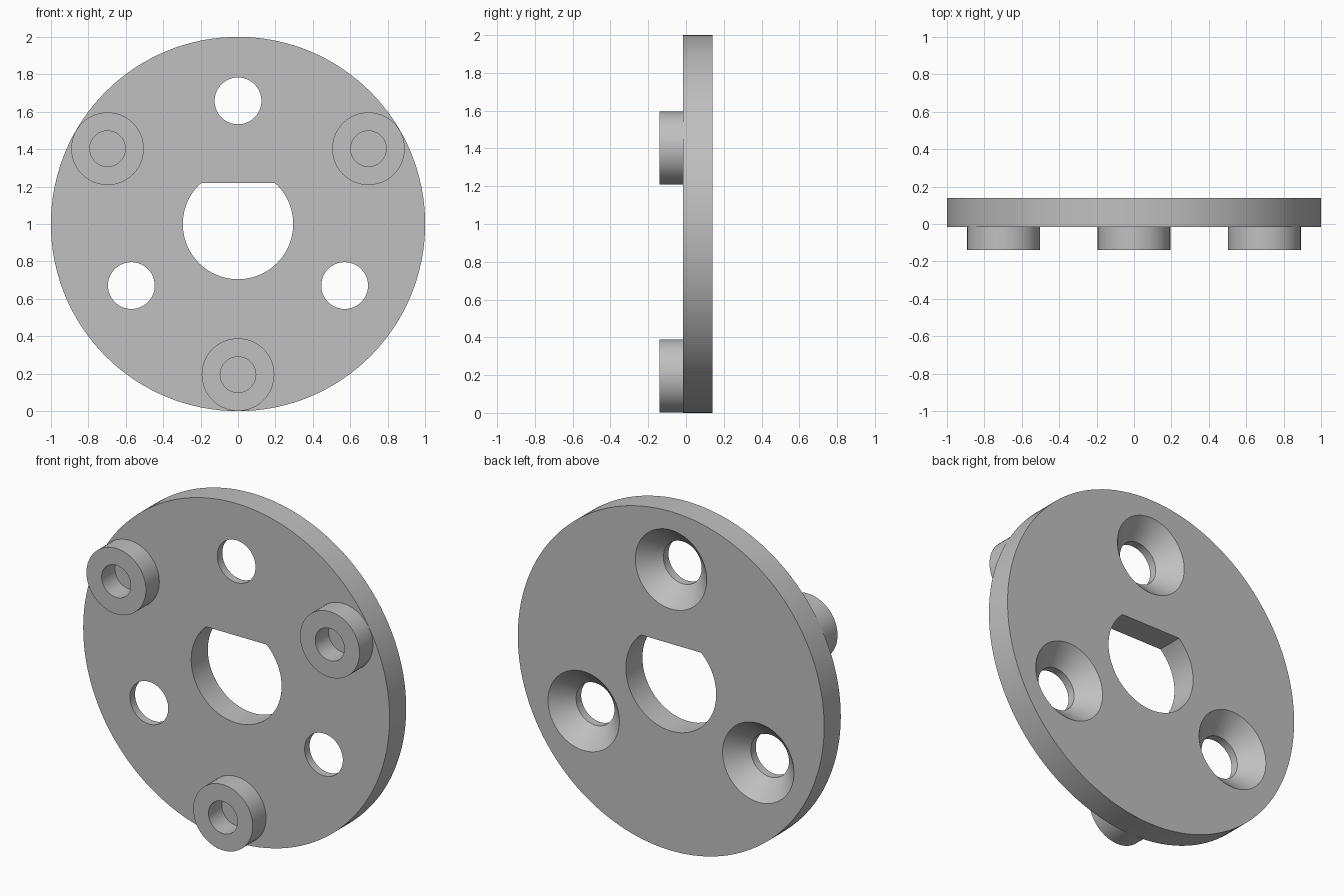
import bpy, bmesh
from math import sin, cos, asin, pi, radians

cube = bpy.data.objects.get("Cube")
if cube:
    bpy.data.objects.remove(cube, do_unlink=True)

grey = bpy.data.materials.new("plain grey")
grey.use_nodes = True
COLOUR = (0.53, 0.53, 0.53, 1)
grey.diffuse_color = COLOUR
grey.node_tree.nodes["Principled BSDF"].inputs["Base Color"].default_value = COLOUR

FRONT, BACK, BOSS_FRONT = -0.015, 0.14, -0.14
MID = 1.0  # height of the disc centre


def full_circle(n):
    return [2 * pi * i / n for i in range(n)]


def turned(name, profile, angles, x=0, z=MID, ring=False):
    """Solid turned about the y axis from (radius, y) points."""
    bm = bmesh.new()
    loops = [[bm.verts.new((x + r * cos(a), y, z + r * sin(a))) for a in angles]
             for r, y in profile]
    pairs = list(zip(loops, loops[1:]))
    if ring:
        pairs.append((loops[-1], loops[0]))
    else:
        bm.faces.new(loops[0])
        bm.faces.new(loops[-1])
    n = len(angles)
    for p, q in pairs:
        for i in range(n):
            j = (i + 1) % n
            bm.faces.new((p[i], p[j], q[j], q[i]))
    bmesh.ops.recalc_face_normals(bm, faces=bm.faces)
    mesh = bpy.data.meshes.new(name)
    bm.to_mesh(mesh)
    bm.free()
    mesh.materials.append(grey)
    obj = bpy.data.objects.new(name, mesh)
    bpy.context.collection.objects.link(obj)
    return obj


def activate(obj):
    bpy.ops.object.select_all(action='DESELECT')
    obj.select_set(True)
    bpy.context.view_layer.objects.active = obj


def cut(obj, cutter):
    activate(obj)
    mod = obj.modifiers.new("cut", 'BOOLEAN')
    mod.operation, mod.solver, mod.object = 'DIFFERENCE', 'EXACT', cutter
    bpy.ops.object.modifier_apply(modifier=mod.name)
    bpy.data.objects.remove(cutter, do_unlink=True)


# Main disc
disc = turned("disc", [(1, FRONT), (1, BACK)], full_circle(128))

# Central bore with a flat on top
bore, flat = 0.295, 0.22
start = pi - asin(flat / bore)
sweep = 2 * pi - 2 * (start - pi / 2)
sweep = (2 * pi + asin(flat / bore)) - start
arc = [start + sweep * i / 64 for i in range(65)]
cut(disc, turned("bore_cutter", [(bore, FRONT - 0.1), (bore, BACK + 0.1)], arc))

# Three screw holes, countersunk from the back
hole, sink = 0.125, 0.233
screw = [(hole, FRONT - 0.1), (hole, BACK - (sink - hole)), (sink + 0.1, BACK + 0.1)]
for deg in (90, 210, 330):
    a = radians(deg)
    cut(disc, turned("screw_cutter", screw, full_circle(64),
                     0.658 * cos(a), MID + 0.658 * sin(a)))

# Three hollow bosses on the front
outer, inner, seat = 0.194, 0.095, FRONT + 0.004
tube = [(outer, seat), (outer, BOSS_FRONT), (inner, BOSS_FRONT), (inner, seat)]
bosses = []
for deg, side in ((30, "left"), (150, "right"), (270, "bottom")):
    a = radians(deg)
    bosses.append(turned(side + "_boss", tube, full_circle(64),
                         0.805 * cos(a), MID + 0.805 * sin(a), ring=True))

# Smooth round walls, crisp edges
for obj in [disc] + bosses:
    activate(obj)
    bpy.ops.object.shade_smooth_by_angle(angle=radians(30))
